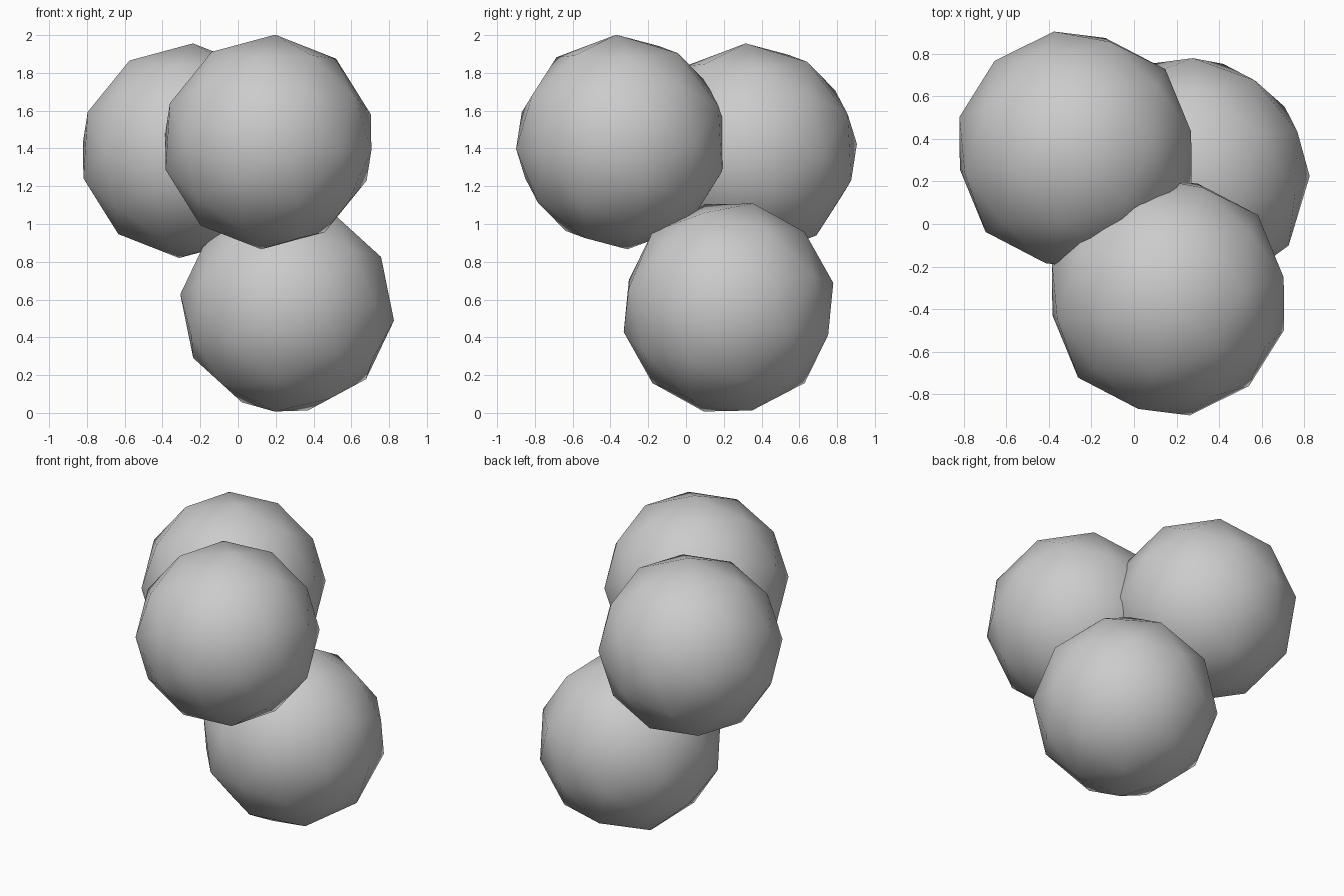
import bpy
from math import radians
from mathutils import Matrix, Vector

if "Cube" in bpy.data.objects:
    bpy.data.objects.remove(bpy.data.objects["Cube"])


def rot(axis, degrees):
    return Matrix.Rotation(radians(degrees), 4, axis)


# Turn the icosphere so that an edge midpoint, not a pole, is on top
edge_up = rot('Y', -31.717)
upper_turn = rot('X', 3) @ rot('Y', 3.7) @ rot('Z', -48) @ edge_up
lower_turn = rot('Y', 97) @ rot('Z', -45) @ edge_up


def ball(name, center, turn, radius=0.57):
    bpy.ops.mesh.primitive_ico_sphere_add(subdivisions=2, radius=radius)
    obj = bpy.context.object
    obj.name = name
    obj.data.transform(turn)
    obj.location = Vector(center)
    bpy.ops.object.shade_smooth()
    return obj


# Two upper balls share one orientation, the lower ball lies on its side
ball("upper_front_ball", (0.16, -0.34, 1.434), upper_turn)
ball("upper_back_ball", (-0.275, 0.345, 1.388), upper_turn)
ball("lower_ball", (0.26, 0.225, 0.558), lower_turn)
